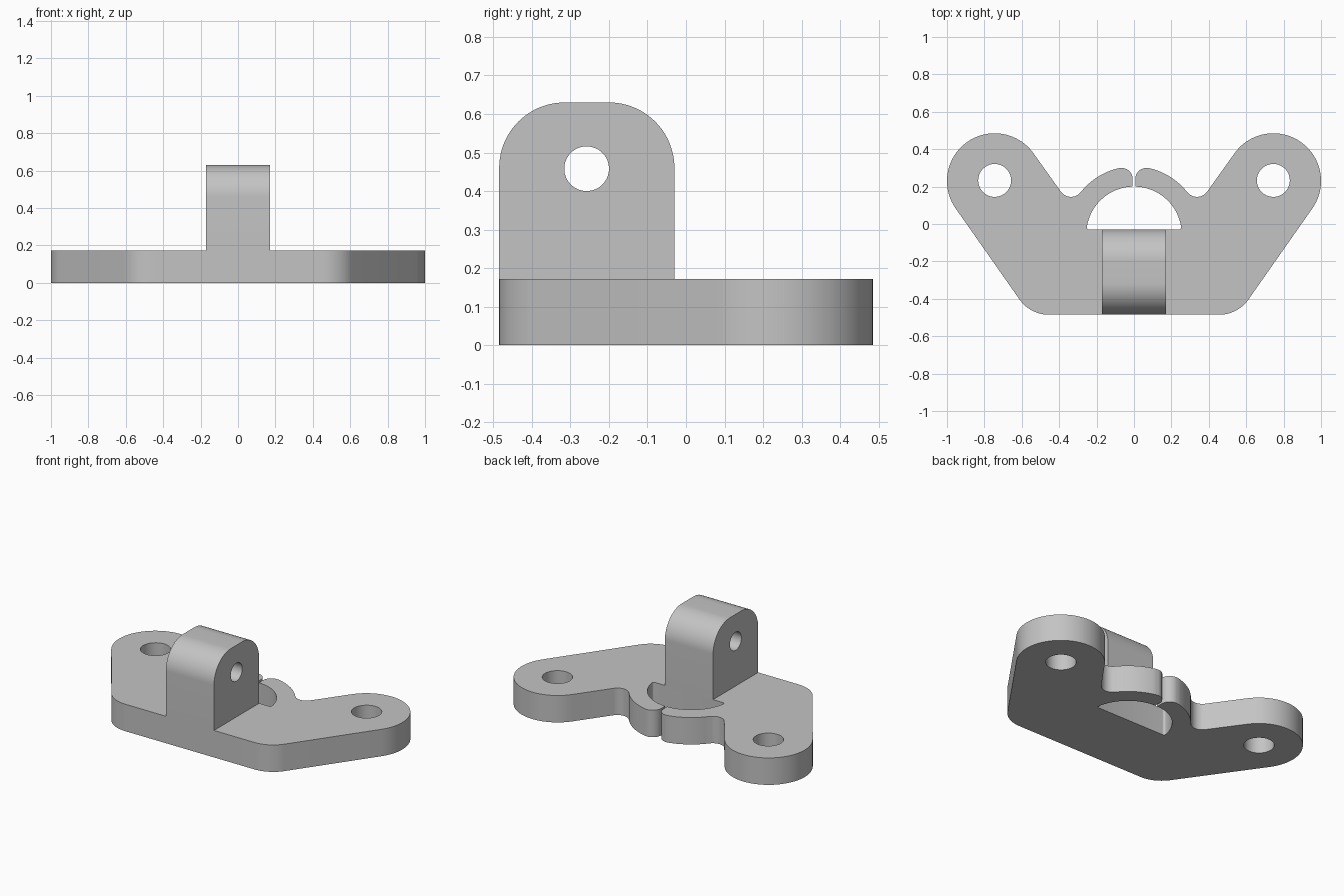
import bpy, bmesh
from math import sin, cos, radians, pi
from mathutils import Matrix, Euler

cube = bpy.data.objects.get("Cube")
if cube:
    bpy.data.objects.remove(cube, do_unlink=True)

grey = bpy.data.materials.new("light grey")
grey.use_nodes = True
colour = (0.55, 0.55, 0.55, 1)
grey.diffuse_color = colour
grey.node_tree.nodes["Principled BSDF"].inputs["Base Color"].default_value = colour


def arc(cx, cy, r, start, end, step=4):
    n = max(2, round(abs(end - start) / step))
    angles = [radians(start + (end - start) * i / n) for i in range(n + 1)]
    return [(cx + r * cos(a), cy + r * sin(a)) for a in angles]


def circle(cx, cy, r):
    return arc(cx, cy, r, 0, 360, 6)[:-1]


def extrude_loops(name, loops, depth, matrix):
    """Fill the outline (first loop) with holes (others) and extrude it."""
    curve = bpy.data.curves.new(name + " profile", 'CURVE')
    curve.dimensions = '2D'
    curve.fill_mode = 'BOTH'
    curve.extrude = depth / 2
    for loop in loops:
        spline = curve.splines.new('POLY')
        spline.points.add(len(loop) - 1)
        for point, (x, y) in zip(spline.points, loop):
            point.co = (x, y, 0, 1)
        spline.use_cyclic_u = True
    helper = bpy.data.objects.new(name + " profile", curve)
    bpy.context.collection.objects.link(helper)
    bpy.context.view_layer.update()
    evaluated = helper.evaluated_get(bpy.context.evaluated_depsgraph_get())
    mesh = bpy.data.meshes.new_from_object(evaluated)
    bpy.data.objects.remove(helper)
    bpy.data.curves.remove(curve)

    bm = bmesh.new()
    bm.from_mesh(mesh)
    bmesh.ops.remove_doubles(bm, verts=bm.verts, dist=1e-5)
    bmesh.ops.transform(bm, matrix=matrix, verts=bm.verts)
    bmesh.ops.recalc_face_normals(bm, faces=bm.faces)
    bm.to_mesh(mesh)
    bm.free()
    mesh.name = name
    mesh.materials.clear()
    mesh.materials.append(grey)
    obj = bpy.data.objects.new(name, mesh)
    bpy.context.collection.objects.link(obj)
    bpy.ops.object.select_all(action='DESELECT')
    obj.select_set(True)
    bpy.context.view_layer.objects.active = obj
    bpy.ops.object.shade_smooth_by_angle(angle=radians(30))
    return obj


thick = 0.172
front = -0.485
lug_back = -0.03

# Left half of the base plate: front corner, ear, notch, clip arm, inner opening
half = arc(0.456, front + 0.19, 0.19, -90, -35)
half += arc(0.745, 0.23, 0.255, -35, 145)
half += arc(0.337, 0.211, 0.066, -35, -142, 8)
half += arc(0, -0.055, 0.363, 38.5, 77)
half += arc(0.067, 0.24, 0.06, 77.5, 180, 8)
half += arc(0, -0.055, 0.255, 88.4, 9)
half += arc(0.24, lug_back + 0.012, 0.012, 0, -90, 15)
outline = half + [(-x, y) for x, y in reversed(half)]
screw_holes = [circle(side * 0.745, 0.233, 0.088) for side in (1, -1)]
extrude_loops("base_plate", [outline] + screw_holes, thick,
              Matrix.Translation((0, 0, thick / 2)))

# Upright lug with a cross hole, drawn in the side plane
r = 0.17
top = 0.63
lug = [(front, thick), (lug_back, thick)]
lug += arc(lug_back - r, top - r, r, 0, 90)
lug += arc(front + r, top - r, r, 90, 180)
side_plane = Euler((pi / 2, 0, pi / 2)).to_matrix().to_4x4()
extrude_loops("pivot_lug", [lug, circle(-0.258, 0.458, 0.058)], 0.34, side_plane)
